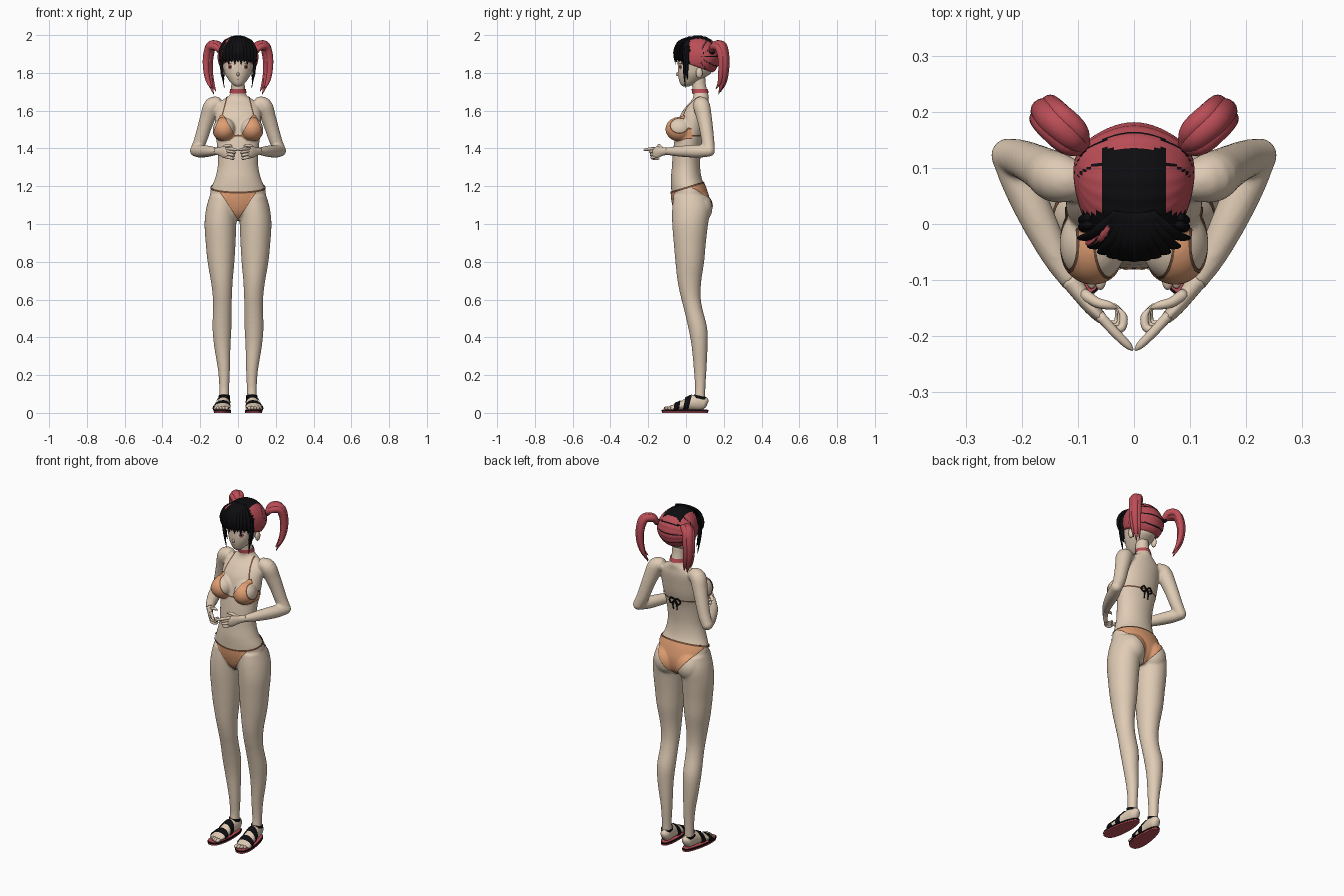
import bpy, bmesh, math
from mathutils import Vector, Matrix

if "Cube" in bpy.data.objects:
    bpy.data.objects.remove(bpy.data.objects["Cube"])

def material(name, rgb):
    m = bpy.data.materials.new(name)
    m.diffuse_color = (*rgb, 1)
    m.use_nodes = True
    m.node_tree.nodes["Principled BSDF"].inputs["Base Color"].default_value = m.diffuse_color
    return m

SKIN = material("skin", (0.74, 0.60, 0.46))
RED = material("rose red", (0.50, 0.075, 0.095))
BLACK = material("black", (0.004, 0.004, 0.005))
ORANGE = material("apricot fabric", (0.74, 0.34, 0.17))
BROWN = material("brown trim", (0.16, 0.075, 0.04))
WHITE = material("eye white", (0.8, 0.76, 0.72))
IRIS = material("iris brown", (0.30, 0.09, 0.06))
X, Z = Vector((1, 0, 0)), Vector((0, 0, 1))

def make(name, bm, *mats, mirror=False, closed=True):
    if closed:
        bmesh.ops.recalc_face_normals(bm, faces=bm.faces)
    for f in bm.faces:
        f.smooth = True
    me = bpy.data.meshes.new(name)
    bm.to_mesh(me)
    bm.free()
    for m in mats:
        me.materials.append(m)
    ob = bpy.data.objects.new(name, me)
    bpy.context.collection.objects.link(ob)
    if mirror:
        ob.modifiers.new("mirror", 'MIRROR')
    return ob

def spline(secs, sub):
    s = [Vector(q if len(q) == 5 else (*q, q[3])) for q in secs]
    s = [2 * s[0] - s[1]] + s + [2 * s[-1] - s[-2]]
    out = []
    for i in range(1, len(s) - 2):
        a, b, c, d = s[i - 1:i + 3]
        for k in range(sub):
            t = k / sub
            out.append(0.5 * (2 * b + (c - a) * t + (2 * a - 5 * b + 4 * c - d) * t * t
                              + (3 * b - a - 3 * c + d) * t ** 3))
    return out + [s[-2]]

def loft(bm, secs, n=24, sub=4, s=1, hint=None):
    """Sections are x, y, z, radius, radius; level rings, or rings across the path if hint is set."""
    pts, rings = spline(secs, sub), []
    for i, q in enumerate(pts):
        u, v = X, Vector((0, 1, 0))
        if hint:
            t = (Vector(pts[min(i + 1, len(pts) - 1)][:3]) - Vector(pts[max(i - 1, 0)][:3])).normalized()
            u = t.cross(hint).normalized()
            v = u.cross(t)
        ring = []
        for k in range(n):
            a = 2 * math.pi * k / n
            p = Vector(q[:3]) + u * max(q[3], .0008) * math.cos(a) + v * max(q[4], .0008) * math.sin(a)
            ring.append(bm.verts.new((p.x * s, p.y, p.z)))
        rings.append(ring)
    for a, b in zip(rings, rings[1:]):
        for k in range(n):
            bm.faces.new((a[k], a[(k + 1) % n], b[(k + 1) % n], b[k]))
    bm.faces.new(rings[0])
    bm.faces.new(rings[-1])

def ball(bm, c, r, u=32, v=20):
    bmesh.ops.create_uvsphere(bm, u_segments=u, v_segments=v, radius=1,
                              matrix=Matrix.Translation(c) @ Matrix.Diagonal((*r, 1)))

def cut(bm, planes):
    for co, no in planes:
        bmesh.ops.bisect_plane(bm, geom=bm.verts[:] + bm.edges[:] + bm.faces[:], dist=1e-6,
                               plane_co=co, plane_no=no, clear_outer=True)

def poly(pts, grow=0):
    """Cutting planes around a convex counter-clockwise outline seen from the front."""
    out = []
    for (x0, z0), (x1, z1) in zip(pts, pts[1:] + pts[:1]):
        no = Vector((z1 - z0, 0, x0 - x1)).normalized()
        out.append((Vector((x0, 0, z0)) + no * grow, no))
    return out

def band(co, no, w):
    co, no = Vector(co), Vector(no).normalized()
    return [(co + no * w, no), (co - no * w, -no)]

def piece(name, src, mat, planes, off, mirror=True):
    """A thin layer lifted off part of another surface."""
    bm = bmesh.new()
    bm.from_mesh(src)
    cut(bm, planes)
    bm.normal_update()
    for v, n in [(v, v.normal.copy()) for v in bm.verts]:
        v.co += n * off
    return make(name, bm, mat, mirror=mirror, closed=False)

# Body: torso, legs and arms fused into one smooth skin
bm = bmesh.new()
loft(bm, [(0, y, z, rx, ry) for z, y, rx, ry in (
    (1.02, .03, .045, .05), (1.06, .03, .10, .085), (1.12, .025, .143, .098), (1.18, .015, .145, .093),
    (1.24, .002, .122, .082), (1.30, 0, .108, .075), (1.36, .003, .107, .074), (1.43, .012, .113, .075),
    (1.50, .028, .12, .078), (1.57, .042, .122, .075), (1.62, .06, .115, .062), (1.655, .075, .085, .045),
    (1.677, .08, .05, .041), (1.70, .075, .039, .039), (1.74, .068, .036, .037), (1.78, .065, .036, .037))], 48)
for s in (1, -1):
    loft(bm, [(x, y, z, rx, ry) for z, x, y, rx, ry in (
        (1.15, .08, .022, .07, .088), (1.08, .088, .027, .081, .1), (1.0, .093, .022, .084, .095),
        (.9, .092, .02, .079, .085), (.8, .09, .02, .071, .076), (.7, .086, .018, .058, .063),
        (.62, .083, .024, .051, .053), (.55, .083, .038, .049, .049), (.45, .085, .062, .05, .05),
        (.35, .083, .072, .043, .042), (.22, .074, .075, .031, .033), (.12, .073, .075, .026, .027),
        (.05, .073, .07, .027, .033))], 36, 4, s)
    loft(bm, [(.09, .075, 1.64, .032), (.135, .082, 1.627, .045), (.158, .095, 1.57, .041),
              (.178, .106, 1.51, .037), (.2, .116, 1.44, .034), (.222, .122, 1.39, .031)], 28, 4, s, Z)
    loft(bm, [(.225, .122, 1.387, .03), (.2, .07, 1.385, .034), (.172, .01, 1.385, .032),
              (.14, -.055, 1.385, .026), (.11, -.105, 1.385, .019)], 28, 4, s, Z)
    ball(bm, (s * .224, .122, 1.388), (.031, .031, .031))
    ball(bm, (s * .073, -.035, 1.502), (.06, .07, .061))
    ball(bm, (s * .072, .073, 1.085), (.072, .067, .08))
bmesh.ops.recalc_face_normals(bm, faces=bm.faces)
raw = make("body_source", bm)
rm = raw.modifiers.new("fuse", 'REMESH')
rm.mode, rm.voxel_size = 'VOXEL', .006
sm = raw.modifiers.new("soften", 'SMOOTH')
sm.factor, sm.iterations = .5, 7
fused = bpy.data.meshes.new_from_object(raw.evaluated_get(bpy.context.evaluated_depsgraph_get()))
bpy.data.objects.remove(raw)
bm = bmesh.new()
bm.from_mesh(fused)
cut(bm, [((0, 0, 0), -X)])
body = make("body", bm, SKIN, mirror=True, closed=False).data

# Hands
bm = bmesh.new()
loft(bm, [(.115, -.097, 1.385, .018, .019), (.094, -.126, 1.383, .015, .022), (.075, -.15, 1.38, .013, .03),
          (.058, -.168, 1.376, .010, .028), (.052, -.174, 1.376, .004, .02)], 20, 4, 1, Z)
loft(bm, [(.062, -.162, 1.398, .009), (.035, -.192, 1.397, .0085), (.012, -.215, 1.393, .007),
          (.002, -.225, 1.391, .002)], 12, 4, 1, Z)
for z, d in ((1.384, 0), (1.368, .004), (1.352, .008)):
    loft(bm, [(.064, -.16, z + .002, .008), (.04 + d, -.186 + d, z, .008), (.022 + d, -.185 + d, z - .004, .0075),
              (.019 + d, -.165 + d, z - .007, .007), (.028 + d, -.15 + d, z - .008, .002)], 12, 4, 1, Z)
loft(bm, [(.09, -.125, 1.395, .011), (.066, -.14, 1.412, .009), (.045, -.145, 1.416, .0075),
          (.03, -.15, 1.413, .002)], 12, 4, 1, Z)
make("hand", bm, SKIN, mirror=True)

# Feet with toes
bm = bmesh.new()
loft(bm, [(.07, .112, .045, .010, .018), (.07, .10, .05, .025, .033), (.072, .07, .056, .03, .042),
          (.076, .03, .052, .032, .038), (.081, -.02, .039, .037, .025), (.086, -.06, .03, .042, .016),
          (.088, -.085, .027, .038, .010)], 32, 4, 1, Z)
for i in range(5):
    x = .06 + .0155 * i
    ball(bm, (x, -.098 + .0022 * i * i, .025), (.0105 - .0008 * i, .02, .010), 14, 10)
foot = make("foot", bm, SKIN, mirror=True).data

# Sandals: sole layers and straps
def slab(name, mat, z0, z1, grow):
    bm, ring = bmesh.new(), []
    for k in range(48):
        c, s = math.cos(k * math.pi / 24), math.sin(k * math.pi / 24)
        y = -.005 + (.121 + grow) * s
        w = (.041 - .06 * y + grow) * math.copysign(abs(c) ** .75, c)
        ring.append(bm.verts.new((.08 - .09 * y + w, y, z0)))
    r = bmesh.ops.extrude_face_region(bm, geom=[bm.faces.new(ring)])
    for v in r['geom']:
        if isinstance(v, bmesh.types.BMVert):
            v.co.z = z1
    ob = make(name, bm, mat, mirror=True)
    for p in ob.data.polygons:
        p.use_smooth = False
slab("sandal_sole", RED, 0, .009, .001)
slab("sandal_rim", BLACK, .008, .015, .003)
slab("sandal_insole", RED, .014, .017, -.002)
for name, c, n, w in (("toe_strap", (0, -.05, .03), (0, 1, -.3), .013), ("instep_strap", (0, .005, .05), (0, 1, -.3), .014)):
    piece(name, foot, BLACK, band(c, n, w), .005)
piece("ankle_strap", body, BLACK, band((0, .075, .082), (0, .25, 1), .008), .005)

# Swimwear: brown edging under apricot panels, with cords
cup = [(.02, 1.466), (.045, 1.448), (.1, 1.446), (.132, 1.468), (.09, 1.572), (.078, 1.572)]
waist = (Vector((0, 0, 1.19)), Vector((0, -.3, 1)).normalized())
front, back = (Vector((0, .03, 0)), Vector((0, 1, 0))), (Vector((0, .03, 0)), Vector((0, -1, 0)))
def leg_line(z, slope, grow):
    no = Vector((slope, 0, -1)).normalized()
    return (Vector((0, 0, z)) + no * grow, no)
for label, mat, grow, off in (("trim", BROWN, .004, .0025), ("panel", ORANGE, 0, .004)):
    piece("top_cup_" + label, body, mat, poly(cup, grow) + [front], off)
    piece("bottom_front_" + label, body, mat, [waist, front, leg_line(1.03, 1.5, grow), (Z * .98, -Z)], off)
    piece("bottom_back_" + label, body, mat, [waist, back, leg_line(1.02, 1.25, grow), (Z * .98, -Z)], off)
piece("waist_cord", body, BROWN, band(waist[0], waist[1], .005), .005)
piece("chest_cord", body, BROWN, band((0, 0, 1.468), Z, .004) + [(X * .142, X)], .003)
piece("neck_cord", body, BROWN, poly([(.081, 1.565), (.088, 1.565), (.056, 1.69), (.049, 1.69)])
      + [(Vector((0, .075, 0)), Vector((0, 1, 0)))], .003)
piece("choker", body, RED, band((0, .075, 1.703), Z, .011), .005)

# Bow at the back
bm = bmesh.new()
H = Vector((0, 1, 0))
loft(bm, [(0, .103, 1.468, .004), (.02, .108, 1.478, .004), (.036, .104, 1.46, .004), (.022, .106, 1.445, .004),
          (0, .103, 1.464, .004)], 8, 5, 1, H)
loft(bm, [(0, .105, 1.466, .004), (.012, .105, 1.44, .004), (.012, .1, 1.41, .003)], 8, 4, 1, H)
make("back_bow", bm, BLACK, mirror=True)

# Head with nose and ears
bm = bmesh.new()
loft(bm, [(0, y, z, rx, ry) for z, y, rx, ry in (
    (1.727, .0, .010, .012), (1.735, .004, .024, .028), (1.75, .014, .04, .047), (1.775, .03, .058, .07),
    (1.80, .045, .071, .088), (1.84, .055, .081, .098), (1.88, .058, .087, .10), (1.92, .058, .085, .1),
    (1.96, .058, .068, .08), (1.985, .058, .035, .04))], 64, 5)
ball(bm, (0, -.042, 1.793), (.007, .012, .011), 16, 10)
for s in (1, -1):
    ball(bm, (s * .08, .07, 1.80), (.012, .018, .028), 20, 12)
head = make("head", bm, SKIN).data

# Face details as thin plates
def oval(x, z, rx, rz):
    return [(x + rx * math.cos(k * math.pi / 7), z + rz * math.sin(k * math.pi / 7)) for k in range(14)]
face = [(Vector((0, .03, 0)), Vector((0, 1, 0)))]
piece("eye_white", head, WHITE, poly(oval(.042, 1.832, .021, .014)) + face, .001)
piece("iris", head, IRIS, poly(oval(.041, 1.832, .011, .0135)) + face, .002)
piece("pupil", head, BLACK, poly(oval(.041, 1.832, .004, .006)) + face, .003)
piece("eyelash", head, BLACK, poly([(.019, 1.842), (.042, 1.846), (.066, 1.84), (.058, 1.847), (.042, 1.850), (.027, 1.848)]) + face, .003)
piece("mouth", head, IRIS, poly([(-.015, 1.768), (0, 1.766), (.015, 1.768), (0, 1.769)]) + face, .0015, False)

# Hair cap, fluted so the strands run to the side bunches
bm = bmesh.new()
C = Vector((0, .062, 1.885))
bmesh.ops.create_uvsphere(bm, u_segments=96, v_segments=28, radius=1, matrix=Matrix.Rotation(math.pi / 2, 4, 'Y'))
for v in bm.verts:
    f = 1 + .02 * abs(math.sin(12 * math.atan2(v.co.z, v.co.y)))
    v.co = C + Vector((v.co.x * .108, v.co.y * .118 * f + .03 * v.co.x ** 4, v.co.z * .112 * f))
cut(bm, [(Vector((0, -.05, 1.87)), Vector((0, -.35, -1)))])
bmesh.ops.holes_fill(bm, edges=[e for e in bm.edges if e.is_boundary])
for f in bm.faces:
    c = f.calc_center_median()
    k = math.floor(math.degrees(math.atan2(c.z - C.z, c.y - C.y)) / 3.75)
    top = c.z > 1.92 and abs(c.x) < .062 and c.y < .135
    f.material_index = 0 if c.y < .02 or top or (c.y > .08 and k % 8 == 0) else 1
make("hair_cap", bm, BLACK, RED)

# Fringe and long side locks
bm = bmesh.new()
for i in range(11):
    x = -.085 + .017 * i
    y = .058 - .118 * math.sqrt(1 - (x / .118) ** 2)
    loft(bm, [(x * .35, .02, 1.99, .004, .008), (x * .75, y * .6, 1.965, .006, .014), (x, y, 1.92, .006, .015),
              (x * 1.03, y, 1.88, .005, .012), (x * .95, y + .003, 1.845 + .012 * (i % 2), .001, .001)], 10, 4, 1, X)
for s in (1, -1):
    for d, tip in ((0, 1.72), (.012, 1.765)):
        loft(bm, [(.08, .0 + d, 1.94, .008), (.091, -.005 + d, 1.87, .009), (.083, -.008 + d, 1.80, .007),
                  (.073, -.004 + d, tip, .001)], 10, 4, s, X)
make("fringe", bm, BLACK)
bm = bmesh.new()
loft(bm, [(-.035, .01, 1.985, .003, .005), (-.056, -.022, 1.965, .007, .009), (-.078, -.035, 1.92, .006, .007),
          (-.086, -.026, 1.88, .001)], 10, 4, 1, X)
make("red_streak", bm, RED)

# Side bunches: overlapping strands in an arch, with a tie
bm = bmesh.new()
side = Vector((.7, -.7, 0))
for dx, dy, dz, r, end in ((0, 0, 0, .024, 0), (.008, -.014, -.006, .018, .03), (-.012, .012, .004, .018, .015)):
    loft(bm, [(.09, .135, 1.91, .012), (.112 + dx, .155 + dy, 1.943 + dz, r), (.145 + dx, .185 + dy, 1.94 + dz, r * 1.1),
              (.16 + dx, .2 + dy, 1.88, r), (.16 + dx, .2 + dy, 1.81, r * .85), (.148 + dx, .192 + dy, 1.75, r * .6),
              (.128 + dx, .172 + dy, 1.685 + end, .001)], 16, 5, 1, side)
make("hair_bunch", bm, RED, mirror=True)
bm = bmesh.new()
ball(bm, (.094, .138, 1.915), (.017, .017, .017), 16, 10)
make("hair_tie", bm, BLACK, mirror=True)
